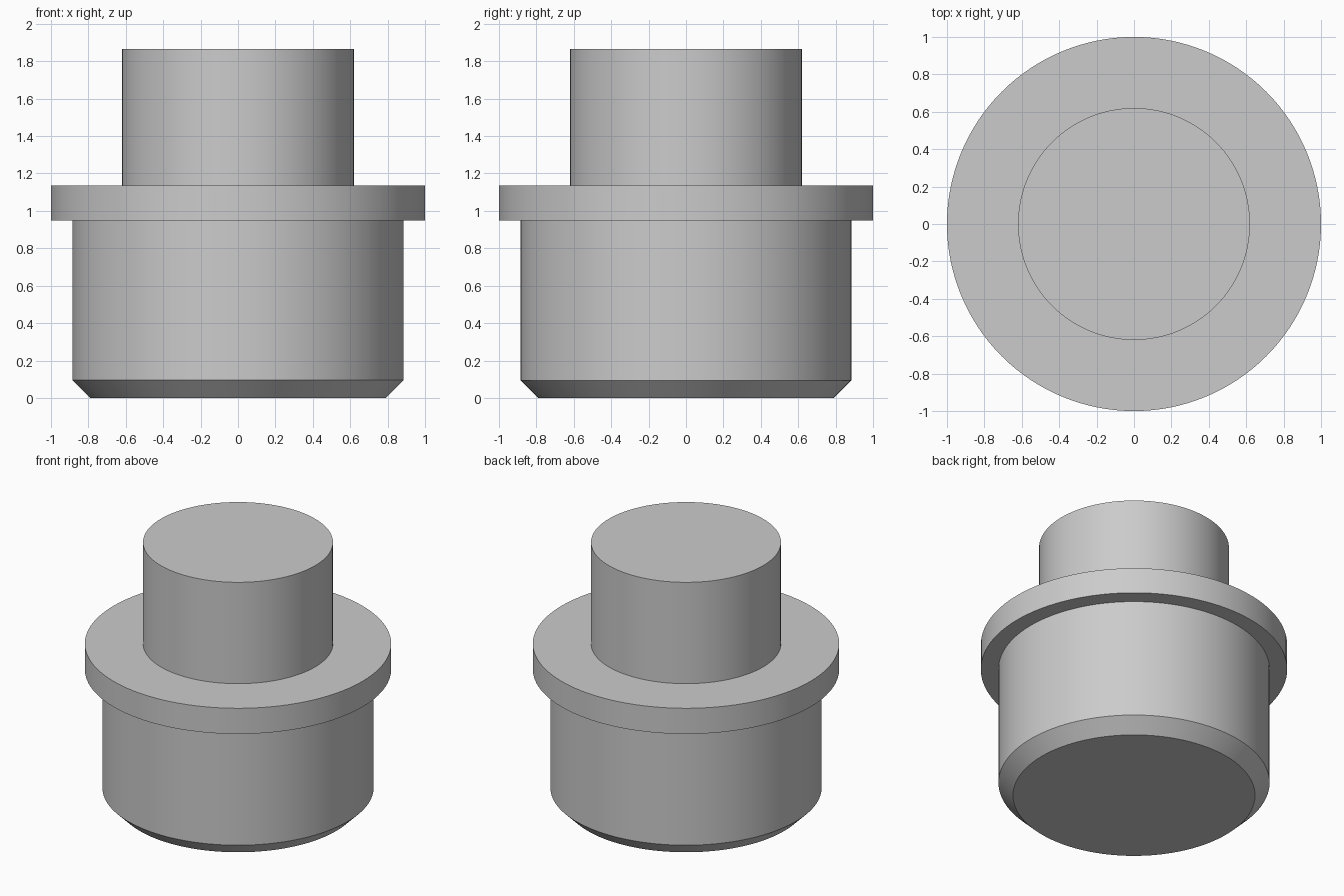
import bpy
import bmesh
from math import tau, radians

cube = bpy.data.objects.get("Cube")
if cube:
    bpy.data.objects.remove(cube, do_unlink=True)

SEGMENTS = 128

# Plain grey finish
grey = bpy.data.materials.new("plain_grey")
grey.use_nodes = True
colour = (0.6, 0.6, 0.6, 1)
grey.diffuse_color = colour
grey.node_tree.nodes["Principled BSDF"].inputs["Base Color"].default_value = colour


def turned_part(name, profile):
    """Revolve (radius, height) points, starting and ending on the axis."""
    bm = bmesh.new()
    verts = [bm.verts.new((r, 0, z)) for r, z in profile]
    edges = [bm.edges.new(pair) for pair in zip(verts, verts[1:])]
    bmesh.ops.spin(bm, geom=verts + edges, cent=(0, 0, 0), axis=(0, 0, 1),
                   angle=tau, steps=SEGMENTS, use_duplicate=False)
    bmesh.ops.remove_doubles(bm, verts=bm.verts, dist=0.0001)
    bmesh.ops.recalc_face_normals(bm, faces=bm.faces)
    mesh = bpy.data.meshes.new(name)
    bm.to_mesh(mesh)
    bm.free()
    mesh.materials.append(grey)
    obj = bpy.data.objects.new(name, mesh)
    bpy.context.collection.objects.link(obj)
    bpy.ops.object.select_all(action="DESELECT")
    obj.select_set(True)
    bpy.context.view_layer.objects.active = obj
    bpy.ops.object.shade_smooth_by_angle(angle=radians(30))
    return obj


# One solid turned piece: chamfered body, flange and stem
turned_part("flanged_plug", [
    (0, 0), (0.79, 0), (0.885, 0.095),      # chamfered foot
    (0.885, 0.95), (1, 0.95), (1, 1.135),   # body and flange
    (0.62, 1.135), (0.62, 1.865), (0, 1.865),  # stem
])
